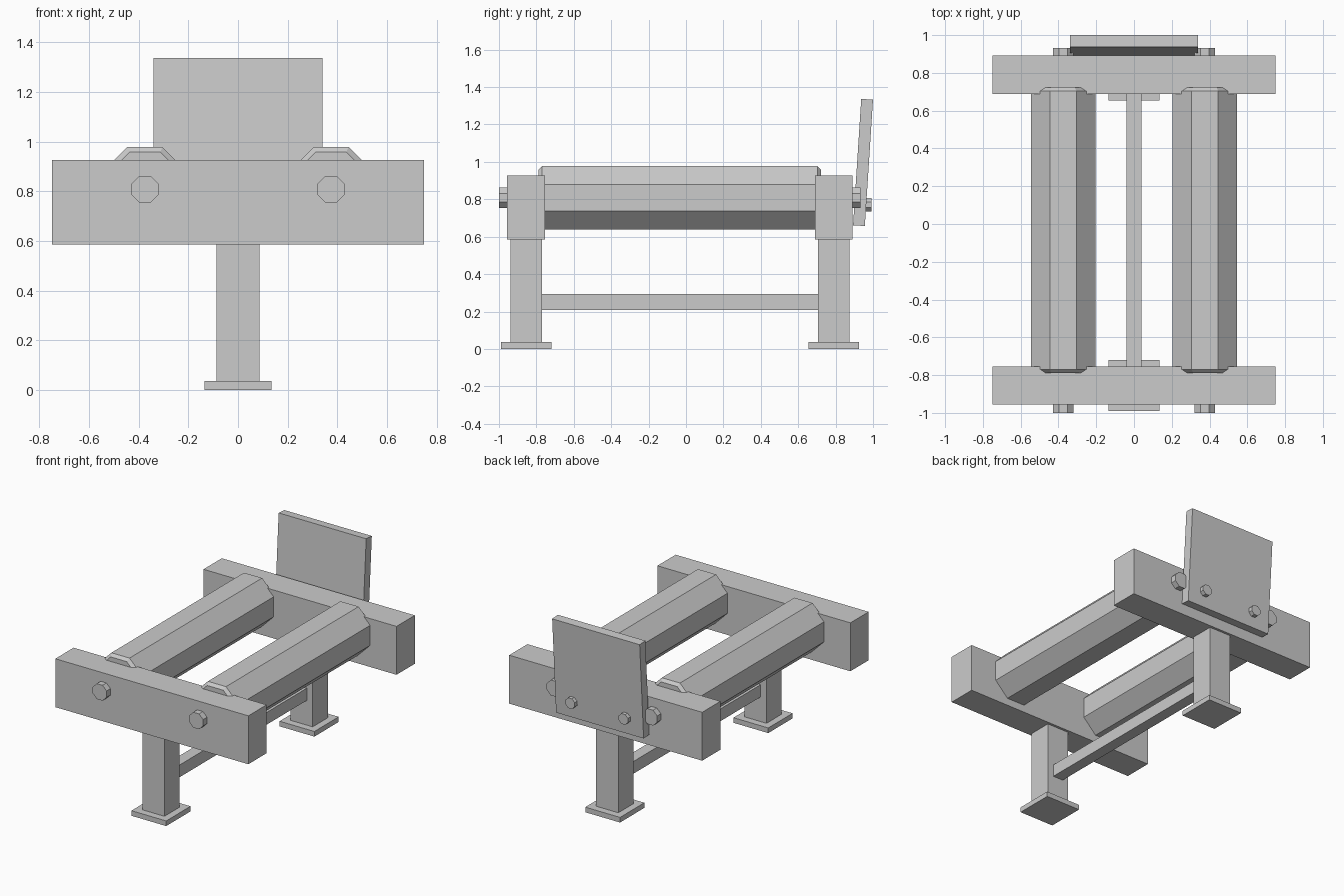
import bpy, bmesh
from math import cos, pi, radians

if "Cube" in bpy.data.objects:
    bpy.data.objects.remove(bpy.data.objects["Cube"])


def finish(name, bm):
    bmesh.ops.recalc_face_normals(bm, faces=bm.faces)
    mesh = bpy.data.meshes.new(name)
    bm.to_mesh(mesh)
    bm.free()
    ob = bpy.data.objects.new(name, mesh)
    bpy.context.collection.objects.link(ob)
    return ob


def box(name, center, size):
    bm = bmesh.new()
    bmesh.ops.create_cube(bm, size=1)
    bmesh.ops.scale(bm, vec=size, verts=bm.verts)
    ob = finish(name, bm)
    ob.location = center
    return ob


def octagon_bar(name, x, z, sections):
    """Flat-topped octagonal bar along y; sections are (y, half height)."""
    bm = bmesh.new()
    rings = []
    for y, apothem in sections:
        r = apothem / cos(pi / 8)
        ring = []
        for i in range(8):
            a = pi / 8 + i * pi / 4
            ring.append(bm.verts.new((x + r * cos(a), y, z + r * cos(a - pi / 2))))
        rings.append(ring)
    for a, b in zip(rings, rings[1:]):
        for i in range(8):
            j = (i + 1) % 8
            bm.faces.new((a[i], a[j], b[j], b[i]))
    bm.faces.new(rings[0])
    bm.faces.new(rings[-1])
    return finish(name, bm)


# Pedestals: foot plate, leg and cross beam at each end
for end, y in (("front", -0.855), ("back", 0.79)):
    box(end + "_foot_plate", (0, y, 0.018), (0.27, 0.27, 0.036))
    box(end + "_leg", (0, y, 0.311), (0.172, 0.168, 0.55))
    box(end + "_beam", (0, y, 0.756), (1.5, 0.203, 0.34))

# Low stretcher between the legs
box("stretcher", (0, -0.032, 0.252), (0.08, 1.478, 0.086))

for side, s in (("left", -1), ("right", 1)):
    x = 0.375 * s
    # Padded rollers with chamfered ends
    octagon_bar(side + "_roller", x, 0.808,
                [(-0.788, 0.15), (-0.769, 0.17), (0.703, 0.17), (0.722, 0.15)])
    # Roller bolts on the outside of the beams
    octagon_bar(side + "_front_bolt", x, 0.808, [(-1.0, 0.054), (-0.94, 0.054)])
    octagon_bar(side + "_back_bolt", x, 0.808, [(0.88, 0.054), (0.933, 0.054)])
    # Small bolts holding the panel
    octagon_bar(side + "_panel_bolt", 0.207 * s, 0.771, [(0.945, 0.036), (0.992, 0.036)])

# Back panel, leaning backwards
panel = box("back_panel", (0, 0.9465, 0.997), (0.68, 0.063, 0.677))
panel.rotation_euler.x = radians(-3.7)
